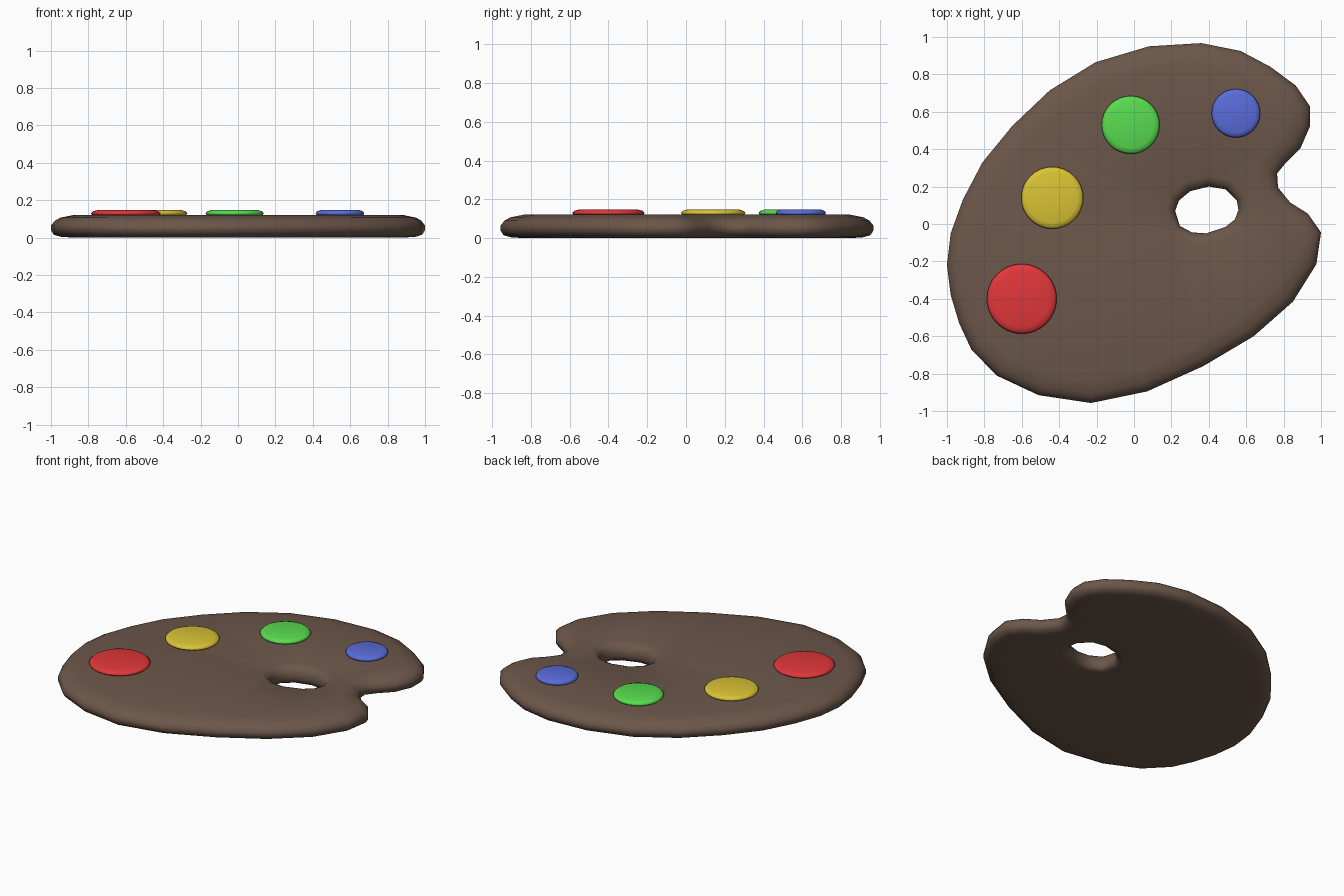
import bpy, bmesh, math
from mathutils import Vector

if "Cube" in bpy.data.objects:
    bpy.data.objects.remove(bpy.data.objects["Cube"])


def material(name, rgb):
    m = bpy.data.materials.new(name)
    m.diffuse_color = (*rgb, 1)
    m.use_nodes = True
    m.node_tree.nodes["Principled BSDF"].inputs["Base Color"].default_value = m.diffuse_color
    return m


def finish(bm, name, mat):
    bmesh.ops.recalc_face_normals(bm, faces=bm.faces)
    for f in bm.faces:
        f.smooth = True
    me = bpy.data.meshes.new(name)
    bm.to_mesh(me)
    bm.free()
    me.materials.append(mat)
    ob = bpy.data.objects.new(name, me)
    bpy.context.collection.objects.link(ob)
    return ob


# Outlines, clockwise seen from above
BOARD = [(.36, .967), (.57, .925), (.73, .84), (.865, .74), (.94, .63), (.94, .52),
         (.89, .405), (.81, .325), (.765, .27), (.77, .195), (.835, .115), (.93, .055),
         (1, -.045), (.975, -.215), (.85, -.415), (.64, -.6), (.37, -.76), (.07, -.895),
         (-.23, -.957), (-.51, -.915), (-.735, -.81), (-.87, -.67), (-.935, -.53),
         (-.98, -.38), (-1, -.22), (-.98, -.05), (-.915, .13), (-.81, .33),
         (-.65, .525), (-.45, .715), (-.205, .865), (.08, .95)]
HOLE = [(.4, .2), (.49, .185), (.55, .125), (.558, .075), (.54, .025), (.49, -.015),
        (.385, -.05), (.31, -.045), (.245, -.01), (.22, .07), (.24, .125), (.3, .175)]
# Rounded edge section: inset into the wood, height
EDGE = [(.12, 0), (.05, .005), (.015, .016), (0, .04), (0, .065),
        (.02, .09), (.05, .107), (.12, .121)]


def inset(points, d):
    out, n = [], len(points)
    for i in range(n):
        a, p, b = (Vector(points[j % n]) for j in (i - 1, i, i + 1))
        t = ((p - a).normalized() + (b - p).normalized()).normalized()
        out.append(p + d * Vector((t.y, -t.x)))
    return out


def wall(bm, points, scale):
    """Sweep the edge section round an outline; return bottom and top edges."""
    rings = [[bm.verts.new((*p, z)) for p in inset(points, d * scale)] for d, z in EDGE]
    n = len(points)
    for lo, hi in zip(rings, rings[1:]):
        for i in range(n):
            j = (i + 1) % n
            bm.faces.new((lo[i], lo[j], hi[j], hi[i]))
    return [[bm.edges.get((r[i], r[(i + 1) % n])) for i in range(n)]
            for r in (rings[0], rings[-1])]


# Wooden board with thumb hole
bm = bmesh.new()
outer = wall(bm, BOARD, 1)
inner = wall(bm, HOLE, -.45)
for a, b, z in ((outer[0], inner[0], -1), (outer[1], inner[1], 1)):
    bmesh.ops.triangle_fill(bm, edges=a + b, use_beauty=True, normal=(0, 0, z))
finish(bm, "palette_board", material("brown wood", (.150, .095, .068)))


# Paint dabs: low rounded discs
def dab(name, x, y, r, mat, n=32):
    bm = bmesh.new()
    rings = [[bm.verts.new((x + r * s * math.cos(2 * math.pi * i / n),
                            y + r * s * math.sin(2 * math.pi * i / n), z))
              for i in range(n)] for s, z in ((.97, .122), (1, .131), (.94, .141), (.8, .148))]
    for lo, hi in zip(rings, rings[1:]):
        for i in range(n):
            j = (i + 1) % n
            bm.faces.new((lo[i], lo[j], hi[j], hi[i]))
    bm.faces.new(rings[0][::-1])
    bm.faces.new(rings[-1])
    finish(bm, name, mat)


for colour, x, y, r, rgb in (("red", -.6, -.4, .187, (.76, .038, .042)),
                             ("yellow", -.437, .14, .166, (.70, .55, .035)),
                             ("green", -.018, .53, .155, (.098, .72, .08)),
                             ("blue", .545, .592, .13, (.102, .150, .70))):
    dab(colour + "_paint", x, y, r, material(colour + " paint", rgb))
